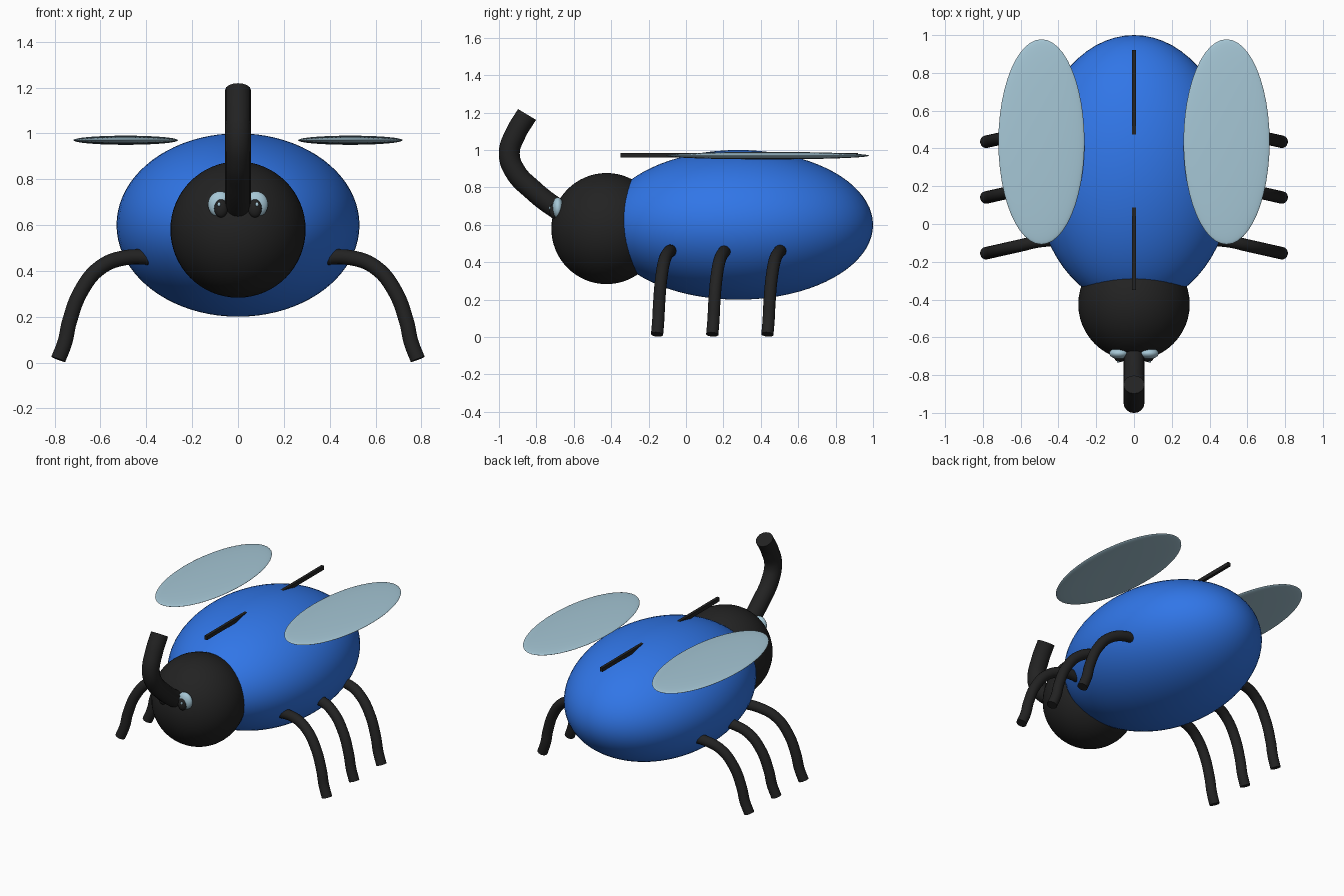
import bpy
import math

cube = bpy.data.objects.get("Cube")
if cube:
    bpy.data.objects.remove(cube, do_unlink=True)


def material(name, rgb):
    mat = bpy.data.materials.new(name)
    mat.use_nodes = True
    mat.diffuse_color = (*rgb, 1)
    mat.node_tree.nodes["Principled BSDF"].inputs["Base Color"].default_value = (*rgb, 1)
    return mat


BLUE = material("shell blue", (0.03, 0.18, 0.8))
BLACK = material("soft black", (0.016, 0.016, 0.016))
PALE = material("pale blue", (0.38, 0.57, 0.67))


def finish(obj, name, mat):
    obj.name = name
    obj.data.materials.clear()
    obj.data.materials.append(mat)
    bpy.ops.object.select_all(action="DESELECT")
    obj.select_set(True)
    bpy.context.view_layer.objects.active = obj
    bpy.ops.object.transform_apply(location=False, rotation=True, scale=True)
    bpy.ops.object.shade_smooth_by_angle(angle=math.radians(50))
    return obj


def ellipsoid(name, center, radii, mat, segments=48, rings=32):
    bpy.ops.mesh.primitive_uv_sphere_add(segments=segments, ring_count=rings, location=center)
    obj = bpy.context.object
    obj.scale = radii
    return finish(obj, name, mat)


def tube(name, points, radius, mat):
    curve = bpy.data.curves.new(name, "CURVE")
    curve.dimensions = "3D"
    curve.bevel_depth = radius
    curve.bevel_resolution = 6
    curve.resolution_u = 8
    curve.use_fill_caps = True
    spline = curve.splines.new("BEZIER")
    spline.bezier_points.add(len(points) - 1)
    for knot, co in zip(spline.bezier_points, points):
        knot.co = co
        knot.handle_left_type = knot.handle_right_type = "AUTO"
    obj = bpy.data.objects.new(name, curve)
    bpy.context.collection.objects.link(obj)
    bpy.ops.object.select_all(action="DESELECT")
    obj.select_set(True)
    bpy.context.view_layer.objects.active = obj
    bpy.ops.object.convert(target="MESH")
    return finish(bpy.context.object, name, mat)


# Body and head
ellipsoid("body", (0, 0.28, 0.6), (0.53, 0.72, 0.4), BLUE, 64, 40)
ellipsoid("head", (0, -0.425, 0.58), (0.295, 0.295, 0.297), BLACK)

# Straight bar along the back, dipping into the body in the middle
bpy.ops.mesh.primitive_cube_add(size=1, location=(0, 0.285, 0.972))
bar = bpy.context.object
bar.scale = (0.02, 1.27, 0.026)
finish(bar, "wing_split_line", BLACK)

# Curved horn rising from the face
horn_path = [(-0.64, 0.66), (-0.72, 0.707), (-0.82, 0.787), (-0.91, 0.88),
             (-0.945, 0.98), (-0.91, 1.09), (-0.85, 1.19)]
tube("horn", [(0, y, z) for y, z in horn_path], 0.056, BLACK)

# Leg outline seen from the front, as distance from the middle and height
leg_path = [(0.34, 0.457), (0.5, 0.456), (0.6, 0.415), (0.68, 0.32),
            (0.735, 0.18), (0.755, 0.09), (0.784, 0.014)]

for side, label in ((1, "left"), (-1, "right")):
    # Thin oval wings
    ellipsoid(label + "_wing", (side * 0.49, 0.435, 0.97), (0.228, 0.543, 0.02), PALE)

    # Eyes with pupils and small glints
    ellipsoid(label + "_eye", (side * 0.078, -0.685, 0.69), (0.053, 0.03, 0.057), PALE, 32, 20)
    ellipsoid(label + "_pupil", (side * 0.074, -0.708, 0.673), (0.03, 0.022, 0.04), BLACK, 24, 16)
    ellipsoid(label + "_glint", (side * 0.083, -0.728, 0.69), (0.008, 0.006, 0.009), PALE, 12, 8)

    # Three legs, each swept slightly forward toward the foot
    for i, place in enumerate(("front", "middle", "rear")):
        root = -0.08 + 0.295 * i
        points = [(side * x, root - 0.075 * max(0, (x - 0.45) / 0.335), z) for x, z in leg_path]
        tube(f"{label}_{place}_leg", points, 0.033, BLACK)
